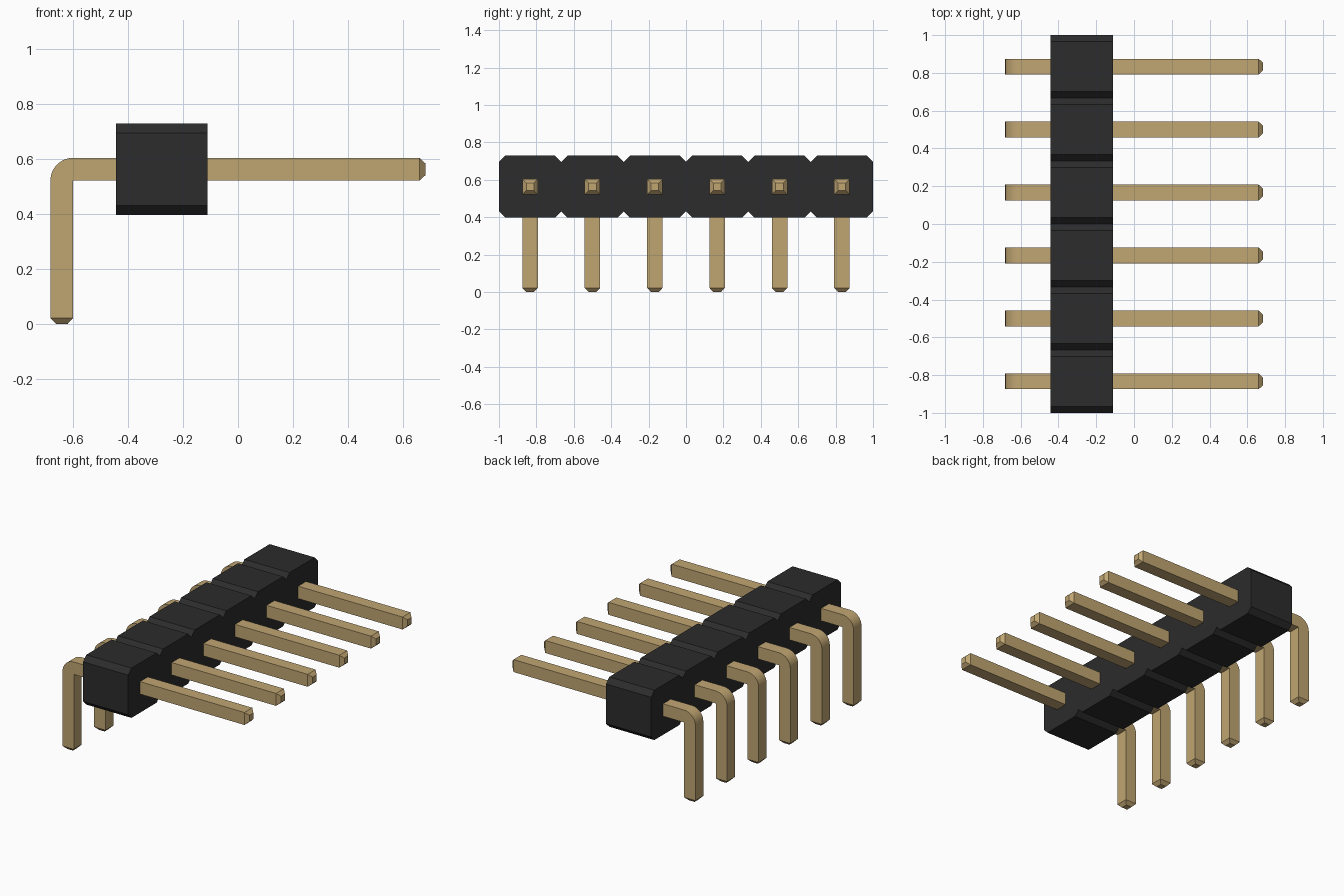
import bpy, bmesh, math
from mathutils import Vector

if "Cube" in bpy.data.objects:
    bpy.data.objects.remove(bpy.data.objects["Cube"])

PITCH, COUNT = 1 / 3, 6
W = 0.083            # pin thickness
TIP = 0.022          # tip taper length
X0, X1 = -0.682, 0.682
ZTOP = 0.604


def material(name, rgb):
    m = bpy.data.materials.new(name)
    m.diffuse_color = (*rgb, 1)
    m.use_nodes = True
    m.node_tree.nodes["Principled BSDF"].inputs["Base Color"].default_value = m.diffuse_color
    return m


def extrude_profile(points, offset):
    """Closed solid from an outline swept along offset."""
    bm = bmesh.new()
    face = bm.faces.new([bm.verts.new(p) for p in points])
    res = bmesh.ops.extrude_face_region(bm, geom=[face], use_keep_orig=True)
    moved = [v for v in res["geom"] if isinstance(v, bmesh.types.BMVert)]
    bmesh.ops.translate(bm, verts=moved, vec=offset)
    bmesh.ops.recalc_face_normals(bm, faces=bm.faces)
    return bm


def finish(bm, name, mat):
    me = bpy.data.meshes.new(name)
    bm.to_mesh(me)
    bm.free()
    me.materials.append(mat)
    return me


def add(name, me, loc=(0, 0, 0)):
    ob = bpy.data.objects.new(name, me)
    ob.location = loc
    bpy.context.collection.objects.link(ob)
    return ob


black = material("black_plastic", (0.025, 0.025, 0.025))
gold = material("gold_metal", (0.53, 0.38, 0.17))

# Housing: row of chamfered cells joined into one outline, swept along x
xa, xb, za, zb, c = -0.443, -0.11, 0.397, 0.729, 0.034
bottom, top = [(-1, za + c)], [(-1, zb - c)]
for i in range(COUNT):
    y0, y1 = -1 + i * PITCH, -1 + (i + 1) * PITCH
    bottom += [(y0 + c, za), (y1 - c, za), (y1, za + c)]
    top += [(y0 + c, zb), (y1 - c, zb), (y1, zb - c)]
outline = [(xa, y, z) for y, z in bottom + top[::-1]]
add("housing", finish(extrude_profile(outline, (xb - xa, 0, 0)), "housing", black))

# Pin: L-shaped side outline with a rounded outer corner, swept along y
side = [(X1 - TIP, ZTOP - W), (X1 - TIP, ZTOP)]
for i in range(13):
    a = math.radians(90 + 90 * i / 12)
    side.append((X0 + W + W * math.cos(a), ZTOP - W + W * math.sin(a)))
side += [(X0, TIP), (X0 + W, TIP), (X0 + W, ZTOP - W)]
bm = extrude_profile([(x, -W / 2, z) for x, z in side], (0, W, 0))

# Tapered tips on both ends
bm.normal_update()
for d in (Vector((1, 0, 0)), Vector((0, 0, -1))):
    end = max((f for f in bm.faces if f.normal.dot(d) > 0.99),
              key=lambda f: f.calc_center_median().dot(d))
    new = bmesh.ops.extrude_discrete_faces(bm, faces=[end])["faces"][0]
    mid = new.calc_center_median()
    for v in new.verts:
        v.co = mid + (v.co - mid) * 0.5 + d * TIP
bmesh.ops.recalc_face_normals(bm, faces=bm.faces)
pin = finish(bm, "pin", gold)

pins = [add(f"pin_{i + 1}", pin, (0, (i - (COUNT - 1) / 2) * PITCH, 0))
        for i in range(COUNT)]

# Smooth only the rounded bend
bpy.context.view_layer.objects.active = pins[0]
pins[0].select_set(True)
bpy.ops.object.shade_smooth_by_angle(angle=math.radians(20))
